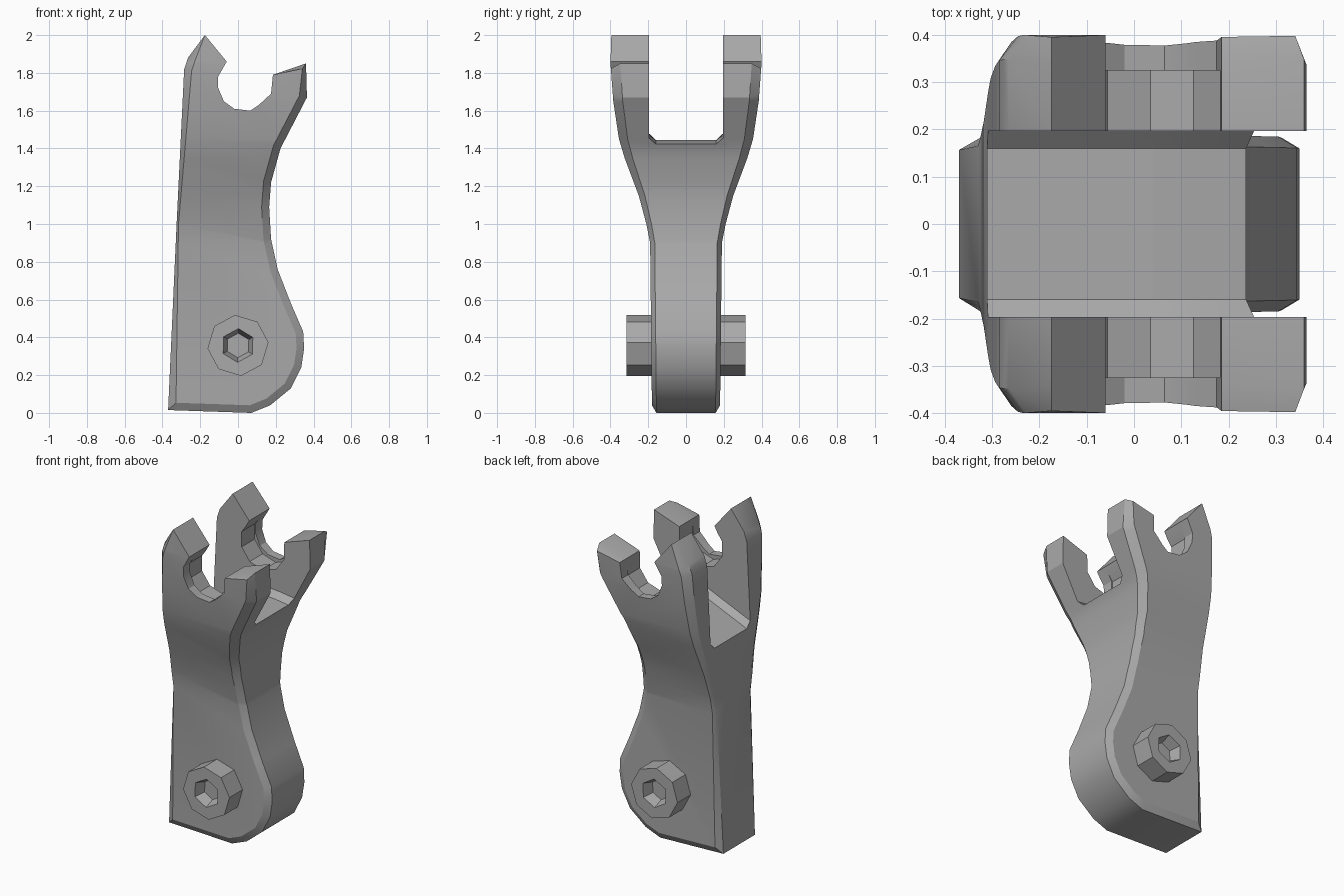
import bpy, bmesh, math
from mathutils import Vector

cube = bpy.data.objects.get("Cube")
if cube:
    bpy.data.objects.remove(cube, do_unlink=True)

steel = bpy.data.materials.new("plain grey")
steel.use_nodes = True
GREY = (0.4, 0.4, 0.4, 1)
steel.diffuse_color = GREY
steel.node_tree.nodes["Principled BSDF"].inputs["Base Color"].default_value = GREY


def make_object(name, bm):
    bmesh.ops.recalc_face_normals(bm, faces=bm.faces)
    mesh = bpy.data.meshes.new(name)
    bm.to_mesh(mesh)
    bm.free()
    mesh.materials.append(steel)
    obj = bpy.data.objects.new(name, mesh)
    bpy.context.collection.objects.link(obj)
    return obj


def loft(rings):
    """Closed solid through rings that share one point count."""
    bm = bmesh.new()
    loops = [[bm.verts.new(p) for p in ring] for ring in rings]
    n = len(loops[0])
    for a, b in zip(loops, loops[1:]):
        for i in range(n):
            j = (i + 1) % n
            bm.faces.new((a[i], a[j], b[j], b[i]))
    bm.faces.new(loops[0])
    bm.faces.new(loops[-1])
    return bm


def circle_ring(x, y, z, radius, sides, turn=0):
    angles = [turn + math.tau * i / sides for i in range(sides)]
    return [(x + radius * math.cos(a), y, z + radius * math.sin(a)) for a in angles]


def select_only(obj):
    bpy.ops.object.select_all(action='DESELECT')
    obj.select_set(True)
    bpy.context.view_layer.objects.active = obj


def cut(obj, cutter):
    cutter.hide_render = True
    mod = obj.modifiers.new("cut", 'BOOLEAN')
    mod.operation = 'DIFFERENCE'
    mod.solver = 'EXACT'
    mod.object = cutter
    select_only(obj)
    bpy.ops.object.modifier_apply(modifier=mod.name)
    bpy.data.objects.remove(cutter, do_unlink=True)


def finish(obj, angle):
    select_only(obj)
    bpy.ops.object.shade_smooth_by_angle(angle=math.radians(angle))


# Side outline of the lever: x, z, chamfer width
C = 0.04
outline = [
    (-0.37, 0.015, C), (0.07, 0.0, C), (0.17, 0.04, C), (0.28, 0.13, C),
    (0.335, 0.24, C), (0.35, 0.34, C), (0.345, 0.43, C), (0.28, 0.58, C),
    (0.21, 0.76, C), (0.175, 0.92, C), (0.165, 1.09, C), (0.175, 1.22, C),
    (0.225, 1.4, C), (0.365, 1.67, C), (0.36, 1.85, 0.02),
    (0.185, 1.79, 0), (0.175, 1.69, 0), (0.11, 1.63, 0), (0.065, 1.6, 0),
    (-0.02, 1.61, 0), (-0.075, 1.65, 0), (-0.105, 1.72, 0), (-0.105, 1.78, 0),
    (-0.06, 1.86, 0), (-0.175, 2.0, 0), (-0.265, 1.88, C), (-0.285, 1.82, C),
    (-0.325, 1.0, 0.01),
]

# Half thickness at each height
WIDTHS = [(0, 0.18), (0.9, 0.19), (1.0, 0.21), (1.15, 0.25), (1.35, 0.325),
          (1.45, 0.355), (1.65, 0.385), (1.85, 0.4), (2.01, 0.395)]


def half_width(z):
    for (z0, w0), (z1, w1) in zip(WIDTHS, WIDTHS[1:]):
        if z <= z1:
            return w0 + (w1 - w0) * (z - z0) / (z1 - z0)
    return WIDTHS[-1][1]


def inset_outline(points):
    result = []
    for i, (x, z, c) in enumerate(points):
        p = Vector((x, z))
        a = (p - Vector(points[i - 1][:2])).normalized()
        b = (Vector(points[(i + 1) % len(points)][:2]) - p).normalized()
        miter = Vector((-a.y - b.y, a.x + b.x)).normalized()
        result.append(p + miter * c / max(0.6, miter.dot(Vector((-a.y, a.x)))))
    return result


# Lever body: chamfered slab, split at the width steps and then flared
inner = inset_outline(outline)
RIM = 0.87
bm = loft([
    [(x, -1, z) for x, z in inner],
    [(x, -RIM, z) for x, z, c in outline],
    [(x, RIM, z) for x, z, c in outline],
    [(x, 1, z) for x, z in inner],
])
for z, w in WIDTHS[1:-1]:
    bmesh.ops.bisect_plane(bm, geom=bm.verts[:] + bm.edges[:] + bm.faces[:],
                           plane_co=(0, 0, z), plane_no=(0, 0, 1))
for v in bm.verts:
    v.co.y *= half_width(v.co.z)
body = make_object("forked_lever", bm)

# Slot between the two arms, with a ridged floor
slot = [(-0.197, 1), (-0.197, 0.035), (-0.16, 0), (0.16, 0), (0.197, 0.035), (0.197, 1)]
floor = [(-0.6, 1.17), (0.04, 1.445), (0.16, 1.435), (0.6, 1.37)]
cut(body, make_object("slot_cutter", loft([[(x, y, z + h) for y, h in slot] for x, z in floor])))

# Wider recess on the inner side of both notches
cut(body, make_object("recess_cutter", loft(
    [circle_ring(0.035, y, 1.73, 0.155, 10, math.pi / 10) for y in (-0.325, 0.325)])))
finish(body, 25)

# Eight-sided bolt heads with a tapered hex socket
for side, name in ((-1, "front_bolt"), (1, "back_bolt")):
    bolt = make_object(name, loft(
        [circle_ring(0, side * y, 0.357, 0.162, 8, 0.1) for y in (0.15, 0.315)]))
    cut(bolt, make_object("socket_cutter", loft(
        [circle_ring(0, side * y, 0.357, r, 6, 0.5) for y, r in ((0.25, 0.065), (0.33, 0.095))])))
    finish(bolt, 25)
